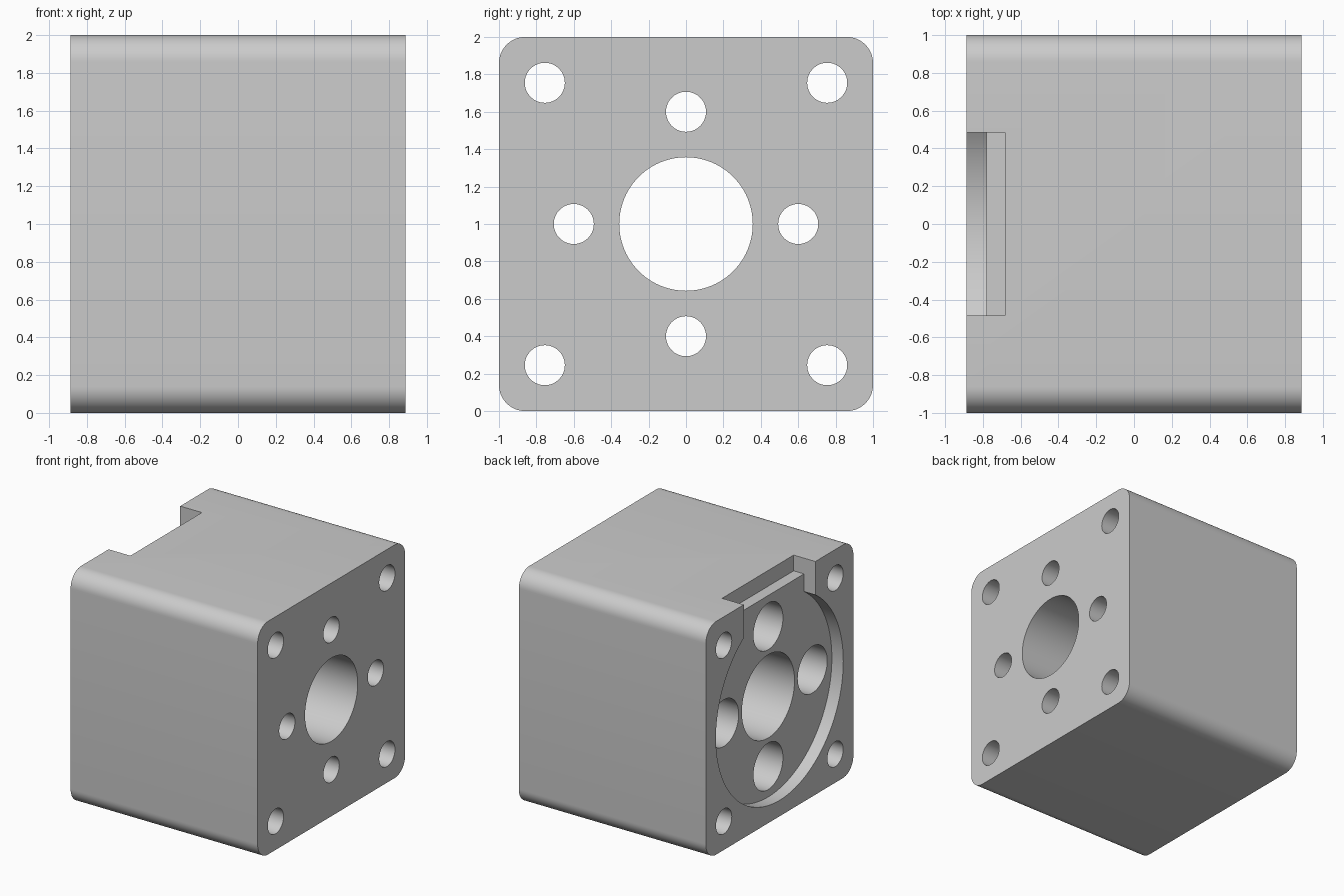
import bpy, bmesh, math
from mathutils import Matrix

if "Cube" in bpy.data.objects:
    bpy.data.objects.remove(bpy.data.objects["Cube"])

X0, X1 = -0.888, 0.886          # left and right faces
POCKET_X = -0.78                # floor of the round pocket
STEP_X = -0.682                 # back of the notch
NOTCH_Y = 0.485

grey = bpy.data.materials.new("grey")
grey.diffuse_color = (0.6, 0.6, 0.6, 1)
grey.use_nodes = True
grey.node_tree.nodes["Principled BSDF"].inputs["Base Color"].default_value = grey.diffuse_color


def add_object(name, bm):
    bmesh.ops.recalc_face_normals(bm, faces=bm.faces)
    mesh = bpy.data.meshes.new(name)
    bm.to_mesh(mesh)
    bm.free()
    mesh.materials.append(grey)
    obj = bpy.data.objects.new(name, mesh)
    bpy.context.collection.objects.link(obj)
    return obj


def rounded_block(name, half, radius, steps=12):
    """Rounded square profile in YZ, extruded along X."""
    bm = bmesh.new()
    verts = []
    c = half - radius
    for q, (sy, sz) in enumerate([(1, 1), (-1, 1), (-1, -1), (1, -1)]):
        for i in range(steps + 1):
            a = math.pi / 2 * (q + i / steps)
            verts.append(bm.verts.new((X0, sy * c + radius * math.cos(a),
                                       1 + sz * c + radius * math.sin(a))))
    face = bm.faces.new(verts)
    ext = bmesh.ops.extrude_face_region(bm, geom=[face])
    moved = [v for v in ext["geom"] if isinstance(v, bmesh.types.BMVert)]
    bmesh.ops.translate(bm, verts=moved, vec=(X1 - X0, 0, 0))
    return add_object(name, bm)


def cut(body, bm):
    cutter = add_object("cutter", bm)
    mod = body.modifiers.new("cut", 'BOOLEAN')
    mod.operation = 'DIFFERENCE'
    mod.solver = 'EXACT'
    mod.object = cutter
    bpy.context.view_layer.objects.active = body
    bpy.ops.object.modifier_apply(modifier=mod.name)
    bpy.data.objects.remove(cutter, do_unlink=True)


def cut_bore(body, y, z, r, xa=-1.1, xb=1.1, sides=64):
    bm = bmesh.new()
    place = Matrix.Translation(((xa + xb) / 2, y, z)) @ Matrix.Rotation(math.pi / 2, 4, 'Y')
    bmesh.ops.create_cone(bm, cap_ends=True, segments=sides, radius1=r, radius2=r,
                          depth=xb - xa, matrix=place)
    cut(body, bm)


def cut_box(body, x, y, z):
    bm = bmesh.new()
    spans = (x, y, z)
    place = Matrix.Translation([(a + b) / 2 for a, b in spans])
    size = Matrix.Diagonal([b - a for a, b in spans] + [1])
    bmesh.ops.create_cube(bm, size=1, matrix=place @ size)
    cut(body, bm)


body = rounded_block("housing_block", 1.0, 0.14)

# Round pocket on the left face and the stepped notch above it
cut_bore(body, 0, 1, 0.863, xb=POCKET_X, sides=128)
cut_box(body, (-1.1, POCKET_X), (-NOTCH_Y, NOTCH_Y), (1.5, 2.2))
cut_box(body, (-1.1, STEP_X), (-NOTCH_Y, NOTCH_Y), (1.865, 2.2))

# Central bore
cut_bore(body, 0, 1, 0.357, sides=96)

# Corner through holes
for sy in (-1, 1):
    for sz in (-1, 1):
        cut_bore(body, sy * 0.755, 1 + sz * 0.755, 0.107)

# Four counterbored holes around the bore
for dy, dz in ((0.6, 0), (-0.6, 0), (0, 0.6), (0, -0.6)):
    cut_bore(body, dy, 1 + dz, 0.107)
    cut_bore(body, dy, 1 + dz, 0.2, xb=0.5)

# Smooth curved walls, crisp edges
body.select_set(True)
bpy.context.view_layer.objects.active = body
bpy.ops.object.shade_smooth_by_angle(angle=math.radians(30))
